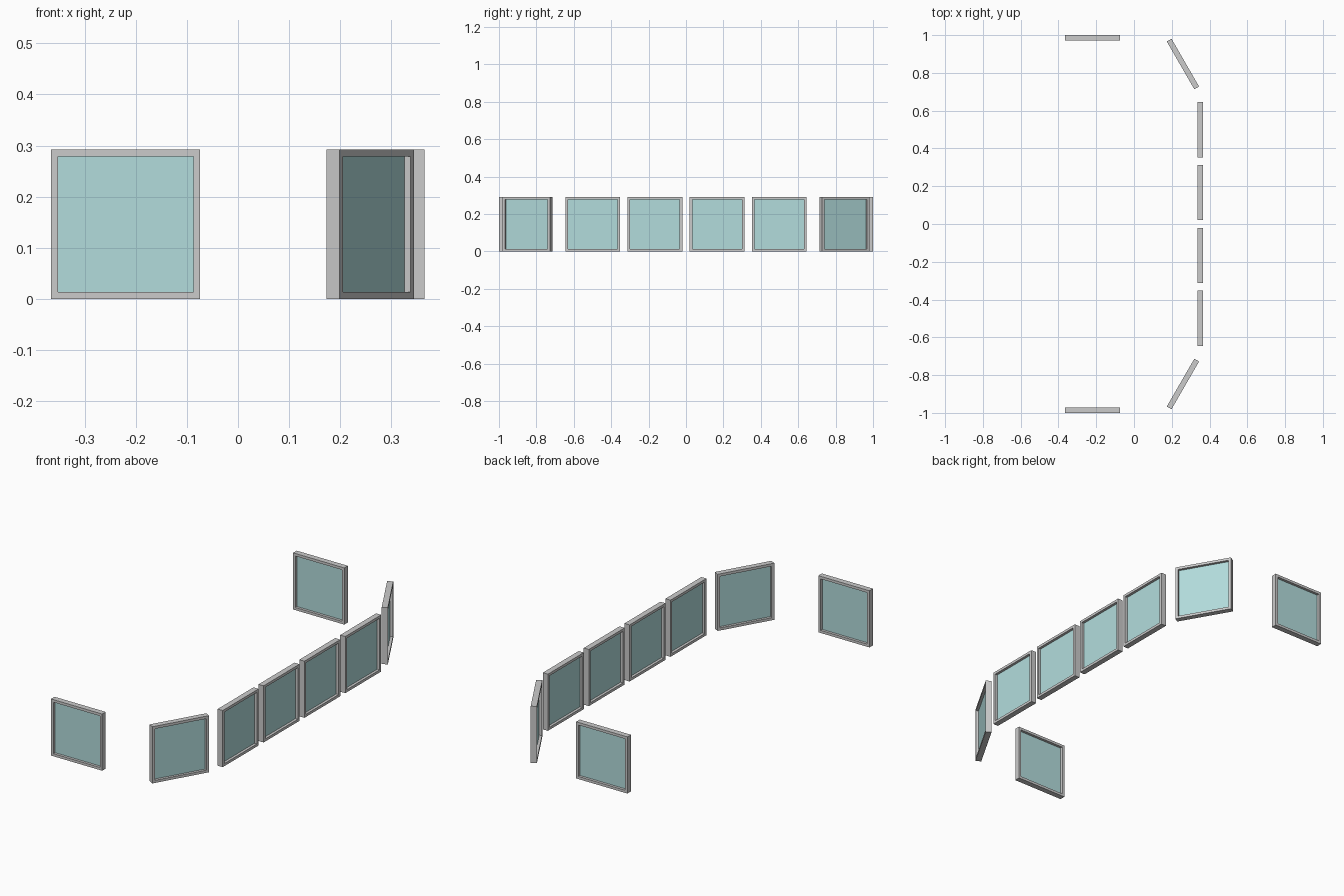
import bpy, bmesh, math
from mathutils import Matrix

if "Cube" in bpy.data.objects:
    bpy.data.objects.remove(bpy.data.objects["Cube"])

SIZE, DEPTH, BORDER, PANE = 0.292, 0.029, 0.0135, 0.002

glass_mat = bpy.data.materials.new("glass")
glass_mat.diffuse_color = (0.45, 0.72, 0.72, 1)
glass_mat.use_nodes = True
glass_mat.node_tree.nodes["Principled BSDF"].inputs["Base Color"].default_value = glass_mat.diffuse_color


def add_object(name, bm, place, mat=None):
    bmesh.ops.recalc_face_normals(bm, faces=bm.faces)
    mesh = bpy.data.meshes.new(name)
    bm.to_mesh(mesh)
    bm.free()
    if mat:
        mesh.materials.append(mat)
    obj = bpy.data.objects.new(name, mesh)
    obj.matrix_world = place
    bpy.context.collection.objects.link(obj)


def window(name, x, y, angle):
    """Square window whose width runs along `angle` (degrees) in plan."""
    place = Matrix.Translation((x, y, SIZE / 2)) @ Matrix.Rotation(math.radians(angle), 4, 'Z')

    # Frame: square ring, open in the middle
    bm = bmesh.new()
    loops = []
    for half, d in ((SIZE / 2, -1), (SIZE / 2, 1),
                    (SIZE / 2 - BORDER, 1), (SIZE / 2 - BORDER, -1)):
        loops.append([bm.verts.new((sx * half, d * DEPTH / 2, sz * half))
                      for sx, sz in ((-1, -1), (1, -1), (1, 1), (-1, 1))])
    for i in range(4):
        a, b = loops[i], loops[(i + 1) % 4]
        for j in range(4):
            k = (j + 1) % 4
            bm.faces.new((a[j], a[k], b[k], b[j]))
    add_object(name + "_frame", bm, place)

    # Glass: thin pane at mid depth
    bm = bmesh.new()
    inner = SIZE - 2 * BORDER
    bmesh.ops.create_cube(bm, size=1, matrix=Matrix.Diagonal((inner, PANE, inner, 1)))
    add_object(name + "_glass", bm, place, glass_mat)


# Mirrored pairs on either side of y = 0
for side, label in ((-1, "front"), (1, "back")):
    window(f"{label}_inner_window", 0.350, side * 0.166, 90)
    window(f"{label}_outer_window", 0.350, side * 0.499, 90)
    window(f"{label}_angled_window", 0.259, side * 0.847, -side * 60)
    window(f"{label}_side_window", -0.220, side * 0.9855, 0)
